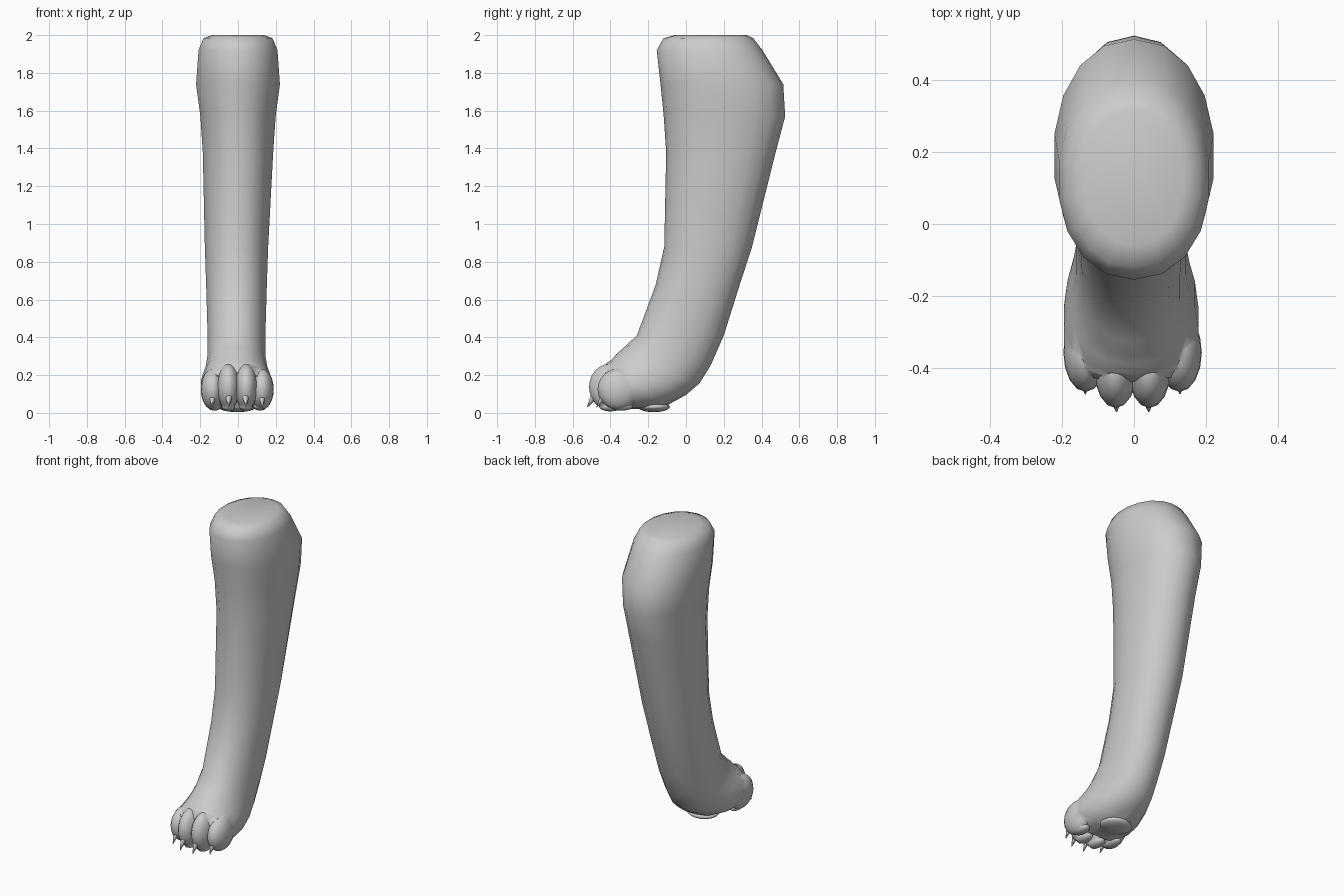
import bpy, bmesh, math
from mathutils import Vector, Matrix

if "Cube" in bpy.data.objects:
    bpy.data.objects.remove(bpy.data.objects["Cube"])


def make_object(name, bm):
    bmesh.ops.recalc_face_normals(bm, faces=bm.faces[:])
    mesh = bpy.data.meshes.new(name)
    bm.to_mesh(mesh)
    bm.free()
    obj = bpy.data.objects.new(name, mesh)
    bpy.context.collection.objects.link(obj)
    return obj


def ellipsoid(name, centre, radii):
    bm = bmesh.new()
    mat = Matrix.Translation(centre) @ Matrix.Diagonal((*radii, 1))
    bmesh.ops.create_uvsphere(bm, u_segments=16, v_segments=12, radius=1, matrix=mat)
    return make_object(name, bm)


def smooth(obj, degrees):
    bpy.ops.object.select_all(action='DESELECT')
    obj.select_set(True)
    bpy.context.view_layer.objects.active = obj
    bpy.ops.object.shade_smooth_by_angle(angle=math.radians(degrees))


# Leg: tilted rings (front y, front z, back y, back z, half width)
RINGS = [
    (-.06, 2.0, .32, 2.0, .14), (-.12, 1.983, .355, 1.985, .185),
    (-.155, 1.92, .405, 1.92, .212), (-.135, 1.74, .515, 1.74, .225),
    (-.118, 1.57, .525, 1.57, .202), (-.105, 1.38, .475, 1.38, .189),
    (-.115, .88, .35, .88, .17), (-.16, .68, .285, .68, .163),
    (-.26, .41, .20, .41, .155), (-.33, .345, .13, .25, .155),
    (-.37, .31, .07, .155, .165), (-.39, .285, 0, .095, .18),
    (-.42, .265, -.10, .04, .19), (-.43, .245, -.20, .02, .19),
    (-.44, .215, -.32, .02, .175),
]
SIDES = 18
bm = bmesh.new()
loops = []
for fy, fz, by, bz, hw in RINGS:
    front, back = Vector((0, fy, fz)), Vector((0, by, bz))
    mid, half = (front + back) / 2, (front - back) / 2
    offset = -.008 if fz < 1.0 else 0
    loop = []
    for i in range(SIDES):
        a = math.tau * i / SIDES
        c, s = math.cos(a), math.sin(a)
        x = math.copysign(abs(s) ** .92, s) * hw
        p = mid + half * math.copysign(abs(c) ** .95, c)
        loop.append(bm.verts.new((x + offset, p.y, p.z)))
    loops.append(loop)
for a, b in zip(loops, loops[1:]):
    for i in range(SIDES):
        j = (i + 1) % SIDES
        bm.faces.new((a[i], a[j], b[j], b[i]))
bm.faces.new(loops[0])
bm.faces.new(loops[-1])
leg = make_object("leg_and_paw", bm)

# Toes and pads, merged into the leg
lumps = [ellipsoid("heel_pad", (-.004, -.17, .032), (.10, .085, .028))]
for side in (-1, 1):
    lumps.append(ellipsoid("inner_toe", (side * .047 - .004, -.405, .137), (.06, .108, .122)))
    lumps.append(ellipsoid("outer_toe", (side * .131 - .004, -.358, .125), (.062, .11, .108)))
    lumps.append(ellipsoid("inner_toe_pad", (side * .047 - .004, -.40, .034), (.036, .06, .026)))
    lumps.append(ellipsoid("outer_toe_pad", (side * .12 - .004, -.34, .036), (.036, .06, .024)))
for lump in lumps:
    mod = leg.modifiers.new("merge", 'BOOLEAN')
    mod.operation = 'UNION'
    mod.solver = 'EXACT'
    mod.object = lump
    bpy.context.view_layer.objects.active = leg
    bpy.ops.object.modifier_apply(modifier=mod.name)
    bpy.data.objects.remove(lump)
smooth(leg, 50)

# Claws: short cones hooking down from each toe
for side in (-1, 1):
    for name, x, y in (("inner_claw", .045, -.485), ("outer_claw", .132, -.435)):
        base = Vector((side * x - .004, y + .01, .105))
        tip = Vector((side * x - .004, y - .038, .03))
        bm = bmesh.new()
        axis = tip - base
        mat = Matrix.Translation((base + tip) / 2) @ axis.to_track_quat('Z', 'Y').to_matrix().to_4x4()
        bmesh.ops.create_cone(bm, cap_ends=True, segments=8, radius1=.024, radius2=.002,
                              depth=axis.length, matrix=mat)
        smooth(make_object(name, bm), 50)
